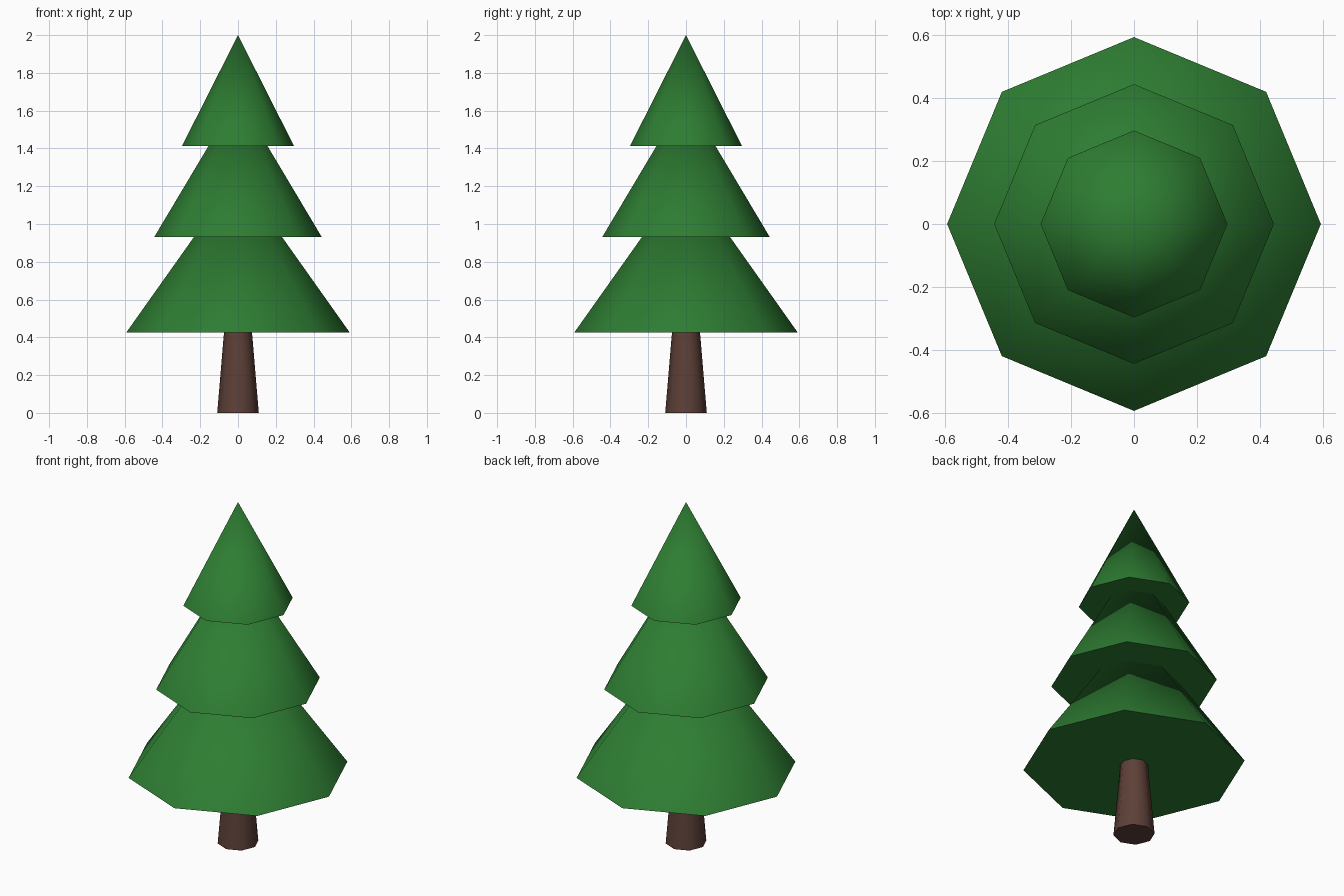
import bpy
import math

if "Cube" in bpy.data.objects:
    bpy.data.objects.remove(bpy.data.objects["Cube"])

SIDES = 8


def material(name, color):
    mat = bpy.data.materials.new(name)
    mat.diffuse_color = color
    mat.use_nodes = True
    mat.node_tree.nodes["Principled BSDF"].inputs["Base Color"].default_value = mat.diffuse_color
    return mat


def cone(name, z0, z1, r0, r1, mat):
    """Eight-sided cone or tapered post between heights z0 and z1."""
    bpy.ops.mesh.primitive_cone_add(
        vertices=SIDES, radius1=r0, radius2=r1, depth=z1 - z0,
        location=(0, 0, (z0 + z1) / 2))
    obj = bpy.context.object
    obj.name = name
    obj.data.materials.append(mat)
    bpy.ops.object.shade_smooth_by_angle(angle=math.radians(60))
    return obj


green = material("needles", (0.027, 0.205, 0.032, 1))
brown = material("bark", (0.109, 0.051, 0.038, 1))

# Tapered trunk, ending just inside the lowest foliage tier
cone("trunk", 0, 0.44, 0.11, 0.073, brown)

# Foliage tiers: name, base height, apex height, base radius
for name, base, apex, radius in [
        ("lower_foliage", 0.425, 1.26, 0.592),
        ("middle_foliage", 0.932, 1.675, 0.443),
        ("upper_foliage", 1.414, 2.0, 0.296)]:
    cone(name, base, apex, radius, 0, green)
